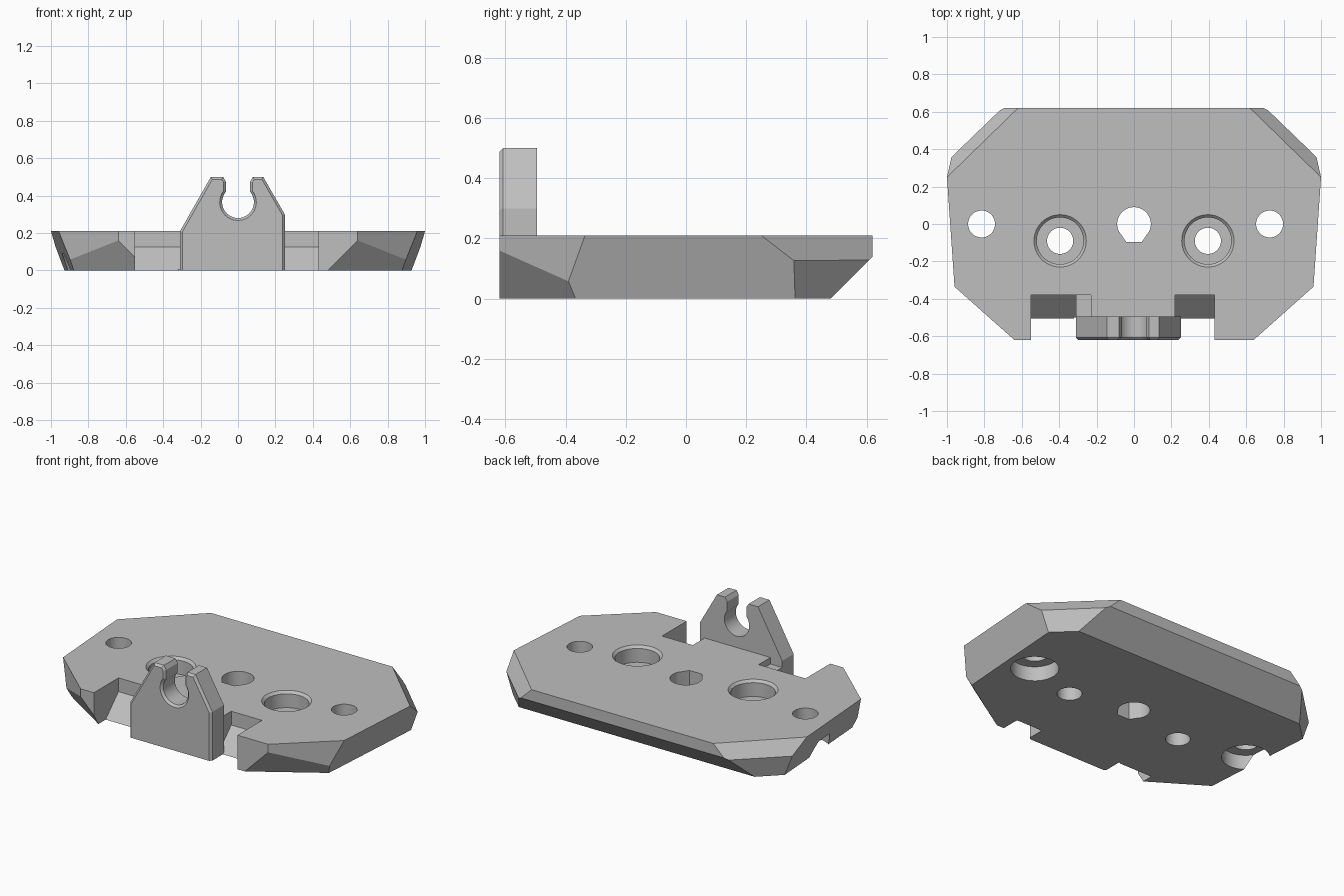
import bpy, bmesh
from math import sin, cos, radians
from mathutils import Vector, Matrix

cube = bpy.data.objects.get("Cube")
if cube:
    bpy.data.objects.remove(cube, do_unlink=True)

grey = bpy.data.materials.new("plain grey")
grey.use_nodes = True
colour = (0.52, 0.52, 0.52, 1)
grey.diffuse_color = colour
grey.node_tree.nodes["Principled BSDF"].inputs["Base Color"].default_value = colour


def make_object(name, bm):
    bmesh.ops.recalc_face_normals(bm, faces=bm.faces[:])
    mesh = bpy.data.meshes.new(name)
    bm.to_mesh(mesh)
    bm.free()
    mesh.materials.append(grey)
    obj = bpy.data.objects.new(name, mesh)
    bpy.context.collection.objects.link(obj)
    return obj


def prism(points, lo, hi, axis):
    """Extrude a 2D outline along an axis."""
    place = {"x": lambda u, v, w: (w, u, v),
             "y": lambda u, v, w: (u, w, v),
             "z": lambda u, v, w: (u, v, w)}[axis]
    bm = bmesh.new()
    face = bm.faces.new([bm.verts.new(place(u, v, lo)) for u, v in points])
    out = bmesh.ops.extrude_face_region(bm, geom=[face])
    verts = [g for g in out["geom"] if isinstance(g, bmesh.types.BMVert)]
    bmesh.ops.translate(bm, verts=verts, vec=Vector(place(0, 0, hi - lo)))
    return bm


def cone(x, y, z0, z1, r0, r1):
    bm = bmesh.new()
    bmesh.ops.create_cone(bm, cap_ends=True, segments=48, radius1=r0, radius2=r1,
                          depth=z1 - z0, matrix=Matrix.Translation((x, y, (z0 + z1) / 2)))
    return bm


def box(x0, x1, y0, y1, z0, z1):
    return prism([(x0, y0), (x1, y0), (x1, y1), (x0, y1)], z0, z1, "z")


def arc(cx, cy, r, a0, a1, n):
    steps = [radians(a0 + (a1 - a0) * i / n) for i in range(n + 1)]
    return [(cx + r * cos(a), cy + r * sin(a)) for a in steps]


# Base plate: a block trimmed by sloping planes, mirrored left and right
TOP = 0.21
bm = box(-1.2, 1.2, -0.62, 0.62, 0, TOP)
trims = [
    ((1, 0.25, TOP), (1, -0.069, -0.38)),          # sides
    ((0.64, -0.62, 0), (0.285, -0.32, 0)),         # front corners
    ((0.48, -0.62, 0), (0.255, -0.40, -0.255)),    # front undercuts
    ((0, 0.48, 0), (0, 1, -1)),                    # back undercut
    ((0.62, 0.62, TOP), (0.37, 0.38, 0.384)),      # back corners, upper
    ((0.975, 0.36, 0.13), (0.26, 0.27, -0.09)),    # back corners, lower
]
for co, no in trims:
    for side in ((1, -1) if no[0] else (1,)):
        cut = bmesh.ops.bisect_plane(
            bm, geom=bm.verts[:] + bm.edges[:] + bm.faces[:], dist=1e-5,
            plane_co=(co[0] * side, co[1], co[2]),
            plane_no=Vector((no[0] * side, no[1], no[2])).normalized(), clear_outer=True)
        bmesh.ops.holes_fill(bm, edges=[e for e in bm.edges if e.is_boundary], sides=0)
plate = make_object("base_plate", bm)

# Front notches with a ramp at the bottom, and the seat of the bracket
ramp = [(-0.8, 0.3), (-0.38, 0.3), (-0.38, 0.125), (-0.525, -0.02), (-0.8, -0.02)]
cutters = [
    prism(ramp, -0.55, -0.31, "x"),
    prism(ramp, 0.22, 0.43, "x"),
    box(-0.32, 0.24, -0.8, -0.5, -0.1, 0.3),
    box(-0.32, -0.23, -0.6, -0.38, 0.17, 0.3),
]
# Screw holes recessed from the top
for x in (-0.395, 0.395):
    cutters += [cone(x, -0.09, -0.1, 0.3, 0.07, 0.07),
                cone(x, -0.09, 0.11, 0.3, 0.125, 0.125),
                cone(x, -0.09, 0.195, 0.225, 0.125, 0.155)]
# Outer holes recessed from below
for x in (-0.815, 0.725):
    cutters += [cone(x, 0, -0.1, 0.3, 0.072, 0.072),
                cone(x, 0, -0.1, 0.09, 0.135, 0.135)]
# Centre hole with a flat front
cutters.append(prism(arc(0, 0, 0.09, -25, 205, 32) + [(-0.042, -0.095), (0.042, -0.095)],
                     -0.1, 0.3, "z"))

helpers = []
for i, cutter in enumerate(cutters):
    helper = make_object("cutter", cutter)
    helper.hide_render = True
    helpers.append(helper)
    mod = plate.modifiers.new("cut", "BOOLEAN")
    mod.operation, mod.solver, mod.object = "DIFFERENCE", "EXACT", helper

# Bake the cuts and drop the helpers
graph = bpy.context.evaluated_depsgraph_get()
baked = bpy.data.meshes.new_from_object(plate.evaluated_get(graph))
plate.modifiers.clear()
plate.data = baked
for helper in helpers:
    bpy.data.objects.remove(helper, do_unlink=True)

# Upright bracket with a keyhole slot, chamfered along its front edges
slot = arc(0, 0.365, 0.085, 40, -220, 24)
outline = ([(-0.31, 0), (0.25, 0), (0.25, 0.3), (0.135, 0.5), (0.08, 0.5), (0.065, 0.475)]
           + slot + [(-0.065, 0.475), (-0.08, 0.5), (-0.145, 0.5), (-0.31, 0.21)])
bm = prism(outline, -0.62, -0.495, "y")
front = [e for e in bm.edges
         if all(v.co.y < -0.61 for v in e.verts) and max(v.co.z for v in e.verts) > 0.01]
bmesh.ops.bevel(bm, geom=front, offset=0.013, offset_type="OFFSET", segments=1,
                profile=0.5, affect="EDGES")
bracket = make_object("slotted_bracket", bm)

# Smooth the round walls, keep the edges crisp
for obj in (plate, bracket):
    bpy.ops.object.select_all(action="DESELECT")
    obj.select_set(True)
    bpy.context.view_layer.objects.active = obj
    bpy.ops.object.shade_smooth_by_angle(angle=radians(20))
